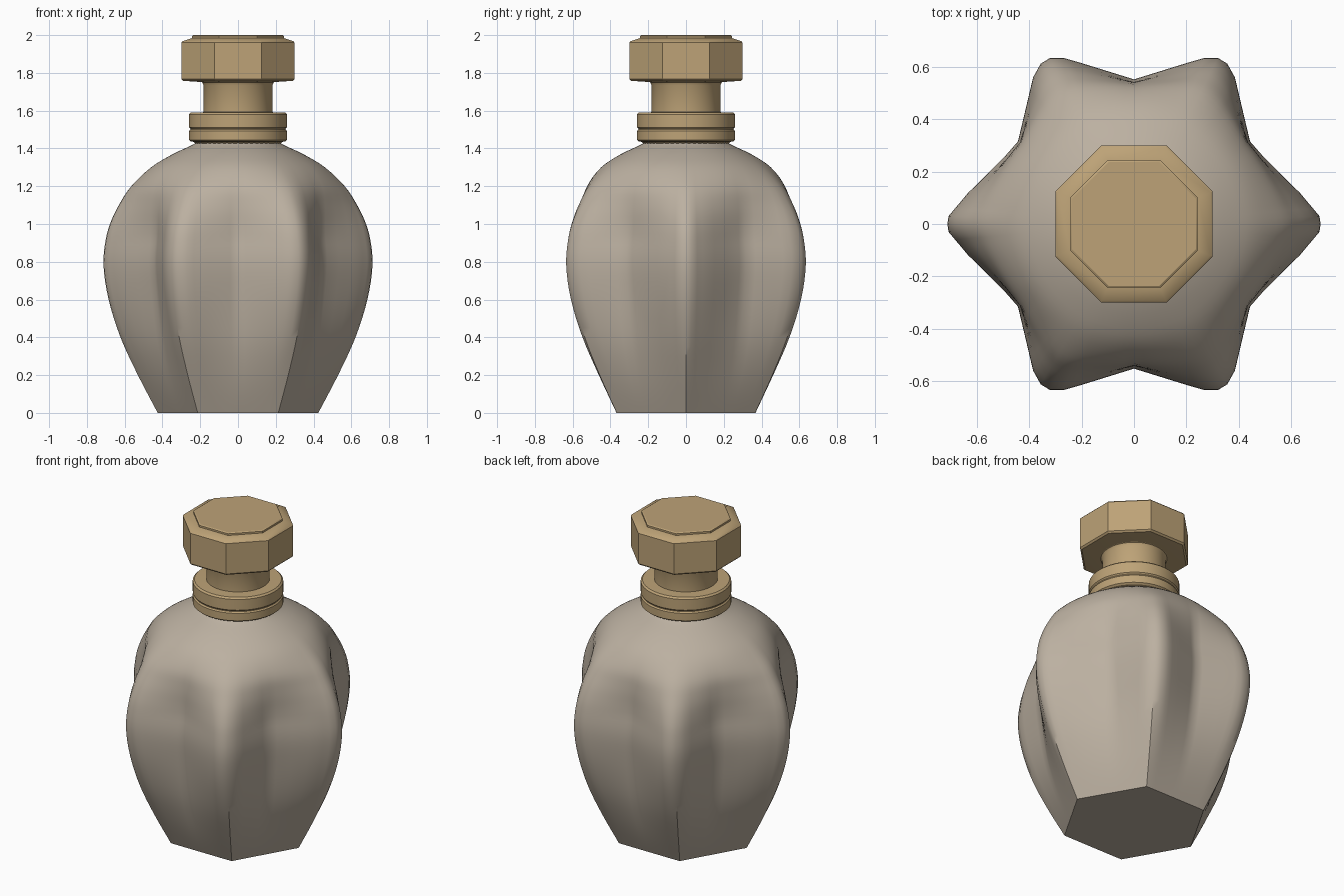
import bpy, bmesh, math

if "Cube" in bpy.data.objects:
    bpy.data.objects.remove(bpy.data.objects["Cube"], do_unlink=True)


def material(name, color):
    mat = bpy.data.materials.new(name)
    mat.use_nodes = True
    mat.diffuse_color = color
    mat.node_tree.nodes["Principled BSDF"].inputs["Base Color"].default_value = color
    return mat


GLASS = material("warm grey", (0.50, 0.435, 0.355, 1))
GOLD = material("pale gold", (0.51, 0.365, 0.185, 1))


def loft(name, rings, mat, sharp=30):
    """Skin a stack of closed rings of points and cap both ends."""
    bm = bmesh.new()
    loops = [[bm.verts.new(p) for p in ring] for ring in rings]
    n = len(loops[0])
    for low, high in zip(loops, loops[1:]):
        for i in range(n):
            j = (i + 1) % n
            bm.faces.new((low[i], low[j], high[j], high[i]))
    bm.faces.new(loops[0][::-1])
    bm.faces.new(loops[-1])
    bmesh.ops.recalc_face_normals(bm, faces=bm.faces)
    mesh = bpy.data.meshes.new(name)
    bm.to_mesh(mesh)
    bm.free()
    mesh.materials.append(mat)
    obj = bpy.data.objects.new(name, mesh)
    bpy.context.collection.objects.link(obj)
    bpy.ops.object.select_all(action="DESELECT")
    obj.select_set(True)
    bpy.context.view_layer.objects.active = obj
    bpy.ops.object.shade_smooth_by_angle(angle=math.radians(sharp))
    return obj


def lathe(name, profile, mat, sides=48):
    """Turn (radius, height) pairs; with eight sides the radius is to the flats."""
    grow = 1 / math.cos(math.pi / sides) if sides < 12 else 1
    rings = []
    for r, z in profile:
        angles = [(i + 0.5) * math.tau / sides for i in range(sides)]
        rings.append([(r * grow * math.cos(a), r * grow * math.sin(a), z) for a in angles])
    return loft(name, rings, mat)


def smoothstep(a, b, x):
    t = min(max((x - a) / (b - a), 0), 1)
    return t * t * (3 - 2 * t)


def spline(points, steps):
    """Catmull-Rom curve through 2D points."""
    ext = [points[0]] + points + [points[-1]]
    out = []
    for a, b, c, d in zip(ext, ext[1:], ext[2:], ext[3:]):
        for s in range(steps):
            t = s / steps
            out.append(tuple(0.5 * (2 * q + (r - p) * t + (2 * p - 5 * q + 4 * r - s4) * t * t
                                    + (3 * q - p - 3 * r + s4) * t ** 3)
                             for p, q, r, s4 in zip(a, b, c, d)))
    return out + [points[-1]]


# Bottle: six-lobed star, hexagonal at the foot and round at the shoulder
WIDEST = 0.712
quarter = [(0.712, 0), (0.708, 0.03), (0.634, 0.118), (0.5, 0.25), (0.443, 0.315),
           (0.418, 0.42), (0.385, 0.56), (0.356, 0.612), (0.32, 0.634), (0.27, 0.634),
           (0.2, 0.614), (0, 0.552)]
fine = []
for (ax, ay), (bx, by) in zip(quarter, quarter[1:]):
    steps = max(1, round(math.hypot(bx - ax, by - ay) / 0.045))
    fine += [(ax + (bx - ax) * i / steps, ay + (by - ay) * i / steps) for i in range(steps)]
half = fine + [quarter[-1]] + [(-x, y) for x, y in fine[::-1]]
star = half + [(x, -y) for x, y in half[-2:0:-1]]

outline = [(0.425, 0), (0.53, 0.2), (0.622, 0.4), (0.685, 0.6), (0.712, 0.78),
           (0.70, 0.92), (0.67, 1.02), (0.625, 1.11), (0.565, 1.2), (0.46, 1.3),
           (0.345, 1.37), (0.23, 1.425), (0.22, 1.45)]
rings = []
for radius, z in spline(outline, 4):
    to_star, to_round = smoothstep(0, 0.7, z), smoothstep(0.9, 1.4, z)
    ring = []
    for x, y in star:
        a = math.atan2(y, x)
        hexagon = math.cos(math.pi / 6) / math.cos(a % (math.pi / 3) - math.pi / 6)
        f = hexagon + (math.hypot(x, y) / WIDEST - hexagon) * to_star
        f += (1 - f) * to_round
        ring.append((radius * f * math.cos(a), radius * f * math.sin(a), z))
    rings.append(ring)
loft("bottle_body", rings, GLASS, 35)

# Collar: two rounded bands with a fine groove between them
lathe("collar", [(0.22, 1.42), (0.235, 1.435), (0.25, 1.437), (0.26, 1.445), (0.26, 1.492),
                 (0.253, 1.5), (0.253, 1.504), (0.26, 1.512), (0.26, 1.58), (0.25, 1.59),
                 (0.17, 1.592)], GOLD)

# Stopper stem flaring into the underside of the cap
lathe("stopper_stem", [(0.182, 1.58), (0.182, 1.735), (0.19, 1.75), (0.22, 1.765)], GOLD)

# Eight-sided cap with a bevelled rim and a raised top plate
lathe("stopper_cap", [(0.2, 1.752), (0.29, 1.758), (0.3, 1.768), (0.3, 1.96), (0.292, 1.968),
                      (0.245, 1.984)], GOLD, 8)
lathe("cap_top_plate", [(0.243, 1.975), (0.243, 1.995), (0.236, 2.0)], GOLD, 8)
